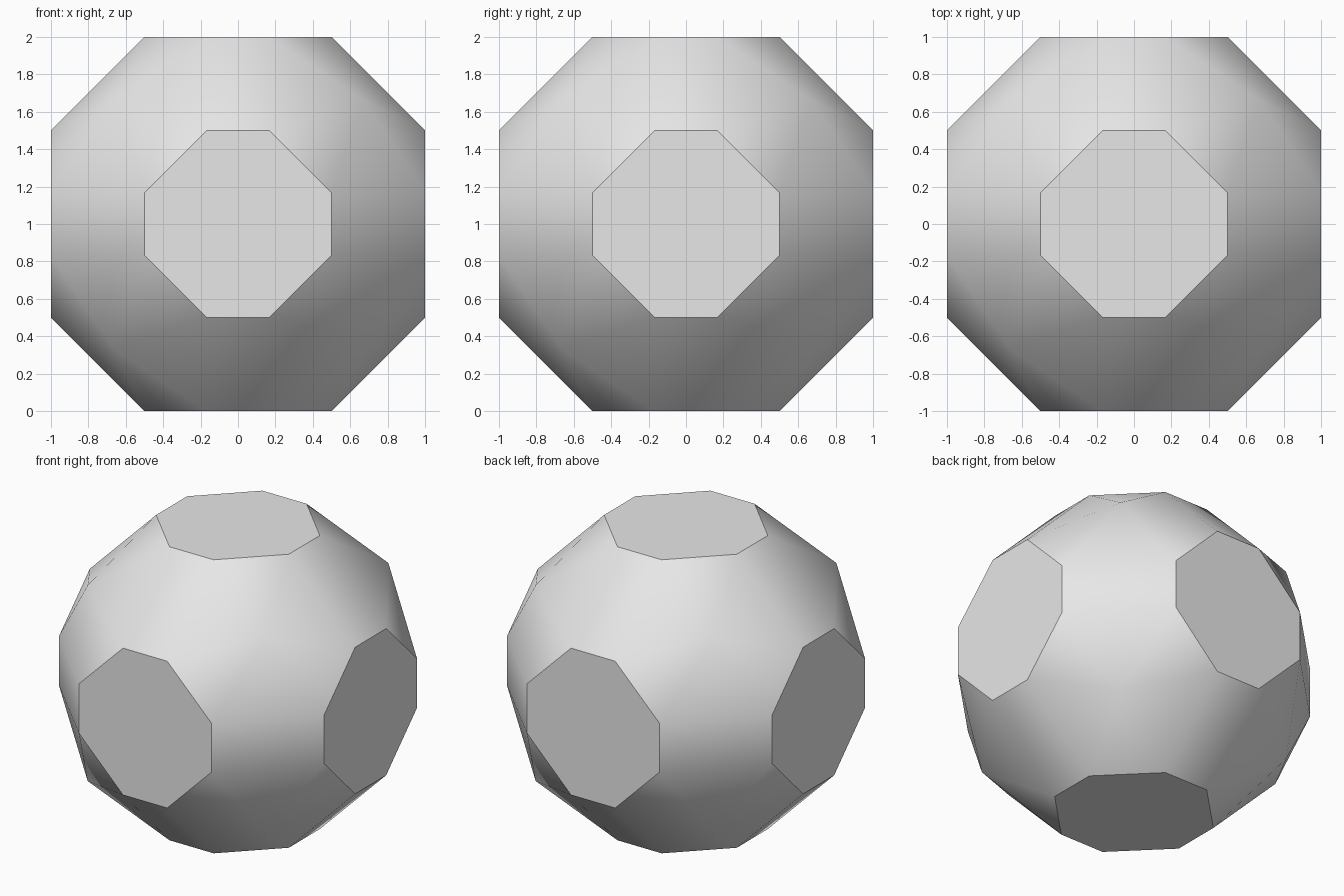
import bpy
import bmesh
import math
from itertools import product

cube = bpy.data.objects.get("Cube")
if cube:
    bpy.data.objects.remove(cube, do_unlink=True)

# Plain grey material
grey = bpy.data.materials.new("plain grey")
grey.use_nodes = True
colour = (0.8, 0.8, 0.8, 1.0)
grey.diffuse_color = colour
grey.node_tree.nodes["Principled BSDF"].inputs["Base Color"].default_value = colour

# Corner points: one octagon on each cube side, plus the eight blunt corners
HALF, SHORT, CORNER = 1 / 2, 1 / 6, 2 / 3
points = set()
for sx, sy, sz in product((-1, 1), repeat=3):
    points.add((sx * CORNER, sy * CORNER, sz * CORNER))
    for a, b in ((HALF, SHORT), (SHORT, HALF)):
        points.add((sx, sy * a, sz * b))
        points.add((sx * a, sy, sz * b))
        points.add((sx * a, sy * b, sz))

# Wrap the points in a skin and merge the coplanar faces
bm = bmesh.new()
for x, y, z in sorted(points):
    bm.verts.new((x, y, z + 1))
bmesh.ops.convex_hull(bm, input=bm.verts[:])
bmesh.ops.dissolve_limit(bm, angle_limit=math.radians(1),
                         verts=bm.verts[:], edges=bm.edges[:])
bmesh.ops.recalc_face_normals(bm, faces=bm.faces[:])

mesh = bpy.data.meshes.new("faceted_ball")
bm.to_mesh(mesh)
bm.free()
mesh.materials.append(grey)
ball = bpy.data.objects.new("faceted_ball", mesh)
bpy.context.collection.objects.link(ball)

# Soft rounded corners, crisp octagon rims
for o in bpy.context.selected_objects:
    o.select_set(False)
ball.select_set(True)
bpy.context.view_layer.objects.active = ball
bpy.ops.object.shade_smooth_by_angle(angle=math.radians(30))
